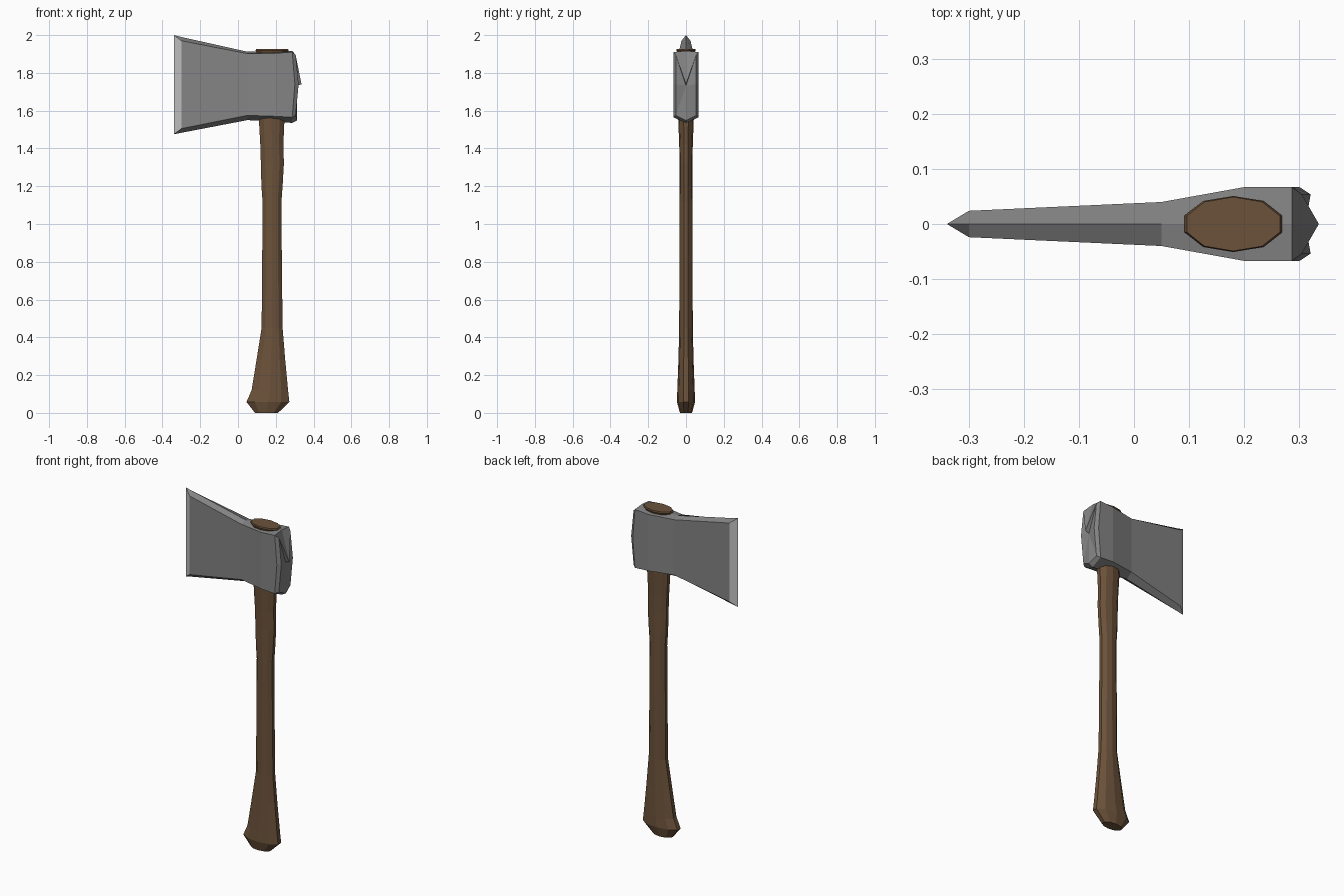
import bpy, bmesh

if "Cube" in bpy.data.objects:
    bpy.data.objects.remove(bpy.data.objects["Cube"])


def material(name, rgb):
    m = bpy.data.materials.new(name)
    m.use_nodes = True
    m.diffuse_color = (*rgb, 1)
    m.node_tree.nodes["Principled BSDF"].inputs["Base Color"].default_value = (*rgb, 1)
    return m


steel = material("steel_grey", (0.23, 0.23, 0.23))
bright = material("sharpened_steel", (0.55, 0.55, 0.55))
wood = material("wood_brown", (0.15, 0.085, 0.043))


def loft(name, rings, mats):
    """Skin a list of equal-length point rings and cap both ends."""
    bm = bmesh.new()
    loops = [[bm.verts.new(p) for p in ring] for ring in rings]
    n = len(rings[0])
    for a, b in zip(loops, loops[1:]):
        for i in range(n):
            j = (i + 1) % n
            bm.faces.new((a[i], a[j], b[j], b[i]))
    bm.faces.new(loops[0][::-1])
    bm.faces.new(loops[-1])
    bmesh.ops.remove_doubles(bm, verts=bm.verts, dist=0.0005)
    bmesh.ops.recalc_face_normals(bm, faces=bm.faces)
    mesh = bpy.data.meshes.new(name)
    bm.to_mesh(mesh)
    bm.free()
    for m in mats:
        mesh.materials.append(m)
    obj = bpy.data.objects.new(name, mesh)
    bpy.context.collection.objects.link(obj)
    return obj


# Axe head: cross-sections along x with a ridge on top and bottom
MID = 1.74


def head_ring(x, y, ridge_top, side_top, side_low, ridge_low, bulge=0, ridge_x=0):
    return [(x + ridge_x, 0, ridge_top), (x, y, side_top), (x + bulge, y, MID),
            (x, y, side_low), (x + ridge_x, 0, ridge_low),
            (x, -y, side_low), (x + bulge, -y, MID), (x, -y, side_top)]


head = loft("axe_head", [
    head_ring(-0.34, 0.0001, 2.0, 2.0, 1.475, 1.475),
    head_ring(-0.30, 0.024, 1.99, 1.97, 1.505, 1.483),
    head_ring(0.05, 0.04, 1.912, 1.902, 1.575, 1.55),
    head_ring(0.20, 0.067, 1.912, 1.904, 1.57, 1.542),
    head_ring(0.287, 0.067, 1.917, 1.91, 1.565, 1.535, bulge=0.014),
    head_ring(0.305, 0.054, 1.908, 1.895, 1.575, 1.548, bulge=0.016, ridge_x=0.008),
], [steel, bright])

# Pull the middle of the poll outward into a blunt peak
bm = bmesh.new()
bm.from_mesh(head.data)
poll = max((f for f in bm.faces), key=lambda f: f.calc_center_median().x)
bmesh.ops.poke(bm, faces=[poll])
max(bm.verts, key=lambda v: v.co.x - abs(v.co.y)).co = (0.336, 0, MID)

# Ground cutting bevel: side faces reaching the edge
for f in bm.faces:
    c = f.calc_center_median()
    f.normal_update()
    if c.x < -0.30 and abs(f.normal.z) < 0.3:
        f.material_index = 1
bm.to_mesh(head.data)
bm.free()

# Ten-sided oval used for the handle and its wedge end
OVAL = [(1, 0.3), (0.62, 0.82), (0, 1), (-0.62, 0.82), (-1, 0.3)]
OVAL += [(u, -v) for u, v in reversed(OVAL)]


def oval_ring(z, x0, x1, half_y):
    cx, rx = (x0 + x1) / 2, (x1 - x0) / 2
    return [(cx + u * rx, v * half_y, z) for u, v in OVAL]


# Handle: flared knob, slim grip, slight swell under the head
loft("handle", [oval_ring(*s) for s in (
    (0.0, 0.09, 0.212, 0.032),
    (0.058, 0.045, 0.272, 0.048),
    (0.12, 0.072, 0.265, 0.046),
    (0.28, 0.098, 0.25, 0.04),
    (0.45, 0.125, 0.236, 0.036),
    (0.80, 0.128, 0.232, 0.035),
    (1.12, 0.13, 0.23, 0.035),
    (1.20, 0.124, 0.236, 0.034),
    (1.32, 0.121, 0.243, 0.034),
    (1.42, 0.118, 0.24, 0.036),
    (1.60, 0.108, 0.248, 0.043),
    (1.88, 0.108, 0.248, 0.043),
)], [wood])

# Handle end showing above the eye
loft("handle_top", [oval_ring(*s) for s in (
    (1.89, 0.11, 0.25, 0.04),
    (1.918, 0.092, 0.269, 0.051),
    (1.926, 0.096, 0.265, 0.049),
)], [wood])
